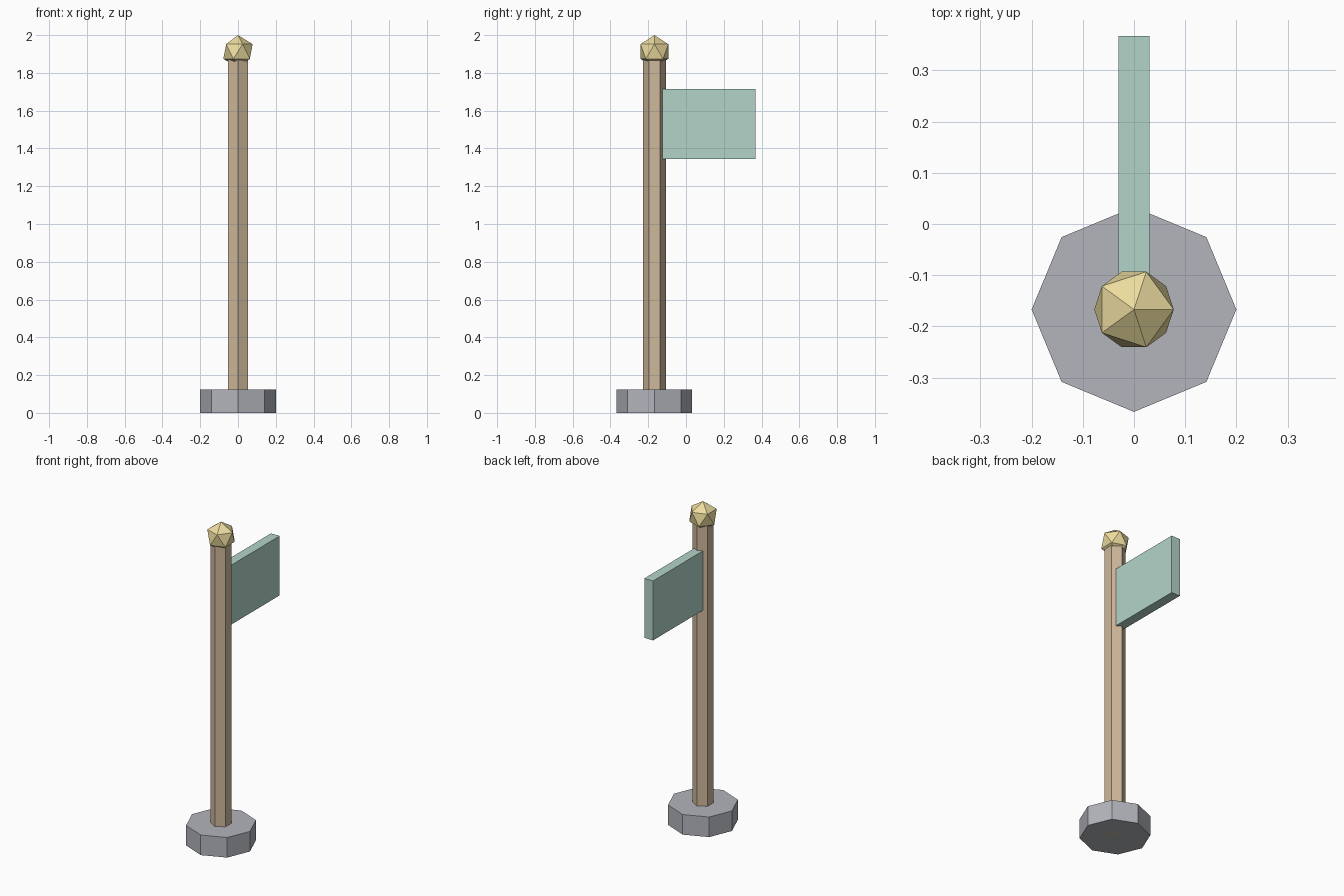
import bpy, bmesh
from math import cos, sin, pi

if "Cube" in bpy.data.objects:
    bpy.data.objects.remove(bpy.data.objects["Cube"])

POLE_Y = -0.167


def finish(name, bm, color):
    bmesh.ops.recalc_face_normals(bm, faces=bm.faces)
    mesh = bpy.data.meshes.new(name)
    bm.to_mesh(mesh)
    bm.free()
    mat = bpy.data.materials.new(name + "_color")
    mat.diffuse_color = (*color, 1)
    mat.use_nodes = True
    mat.node_tree.nodes["Principled BSDF"].inputs["Base Color"].default_value = mat.diffuse_color
    mesh.materials.append(mat)
    obj = bpy.data.objects.new(name, mesh)
    bpy.context.collection.objects.link(obj)
    return obj


def prism(name, sides, radius, height, start, color):
    bm = bmesh.new()
    angles = [start + 2 * pi * i / sides for i in range(sides)]
    face = bm.faces.new([bm.verts.new((radius * cos(a), POLE_Y + radius * sin(a), 0))
                         for a in angles])
    ext = bmesh.ops.extrude_face_region(bm, geom=[face], use_keep_orig=True)
    top = [v for v in ext["geom"] if isinstance(v, bmesh.types.BMVert)]
    bmesh.ops.translate(bm, verts=top, vec=(0, 0, height))
    return finish(name, bm, color)


# Octagonal foot and hexagonal pole, corners facing front and back
prism("base", 8, 0.2, 0.125, 0, (0.45, 0.46, 0.5))
prism("pole", 6, 0.06, 1.88, pi / 6, (0.62, 0.48, 0.33))

# Flag board, its inner edge sunk into the pole
bm = bmesh.new()
bmesh.ops.create_cube(bm, size=1)
bmesh.ops.scale(bm, verts=bm.verts, vec=(0.06, 0.5, 0.37))
bmesh.ops.translate(bm, verts=bm.verts, vec=(0, 0.117, 1.53))
finish("flag", bm, (0.45, 0.66, 0.58))

# Faceted finial
bm = bmesh.new()
bmesh.ops.create_icosphere(bm, subdivisions=1, radius=0.0867)
bmesh.ops.translate(bm, verts=bm.verts, vec=(0, POLE_Y, 2 - 0.0867))
finish("finial", bm, (0.85, 0.72, 0.35))
